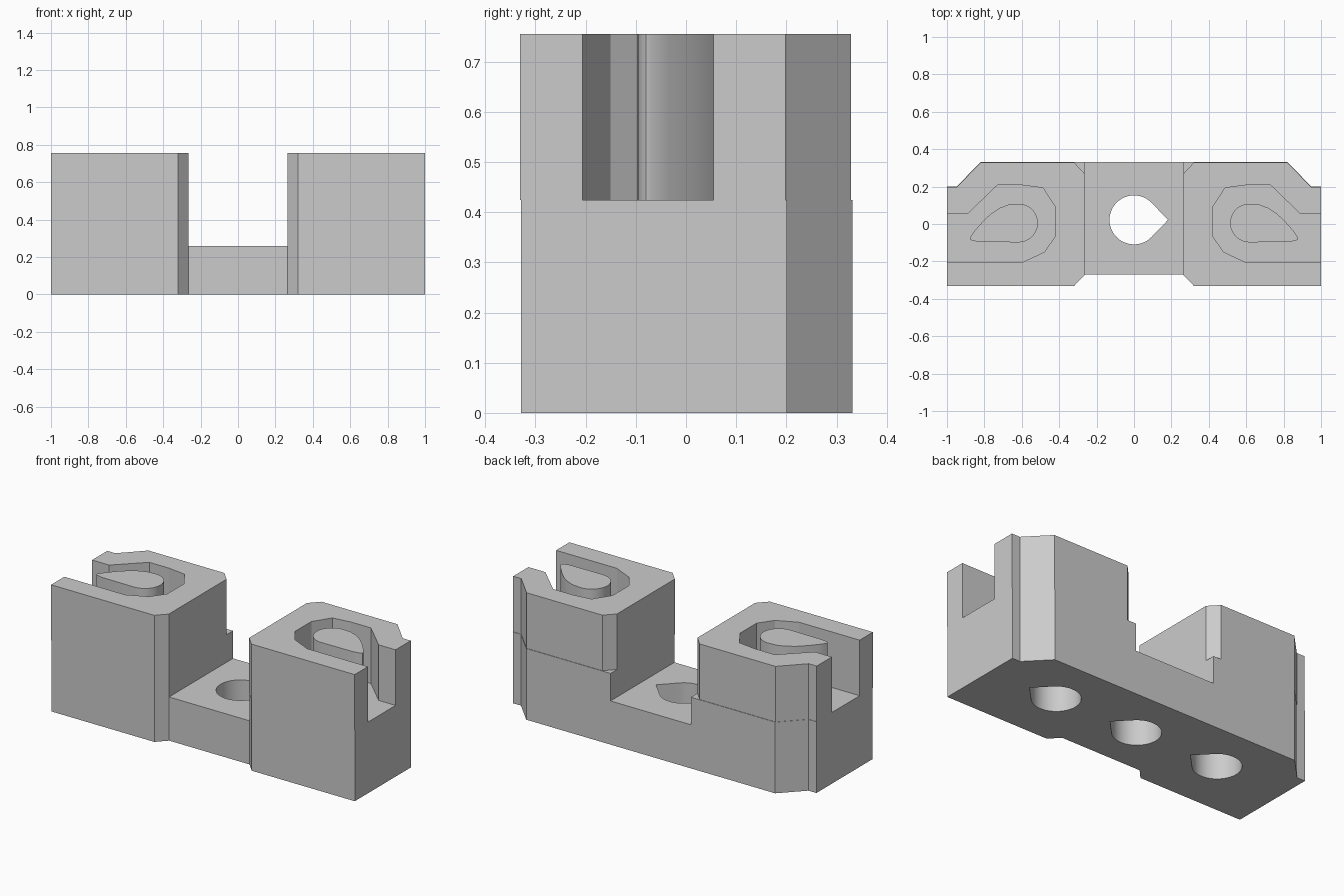
import bpy
import bmesh
from math import cos, sin, radians

if "Cube" in bpy.data.objects:
    bpy.data.objects.remove(bpy.data.objects["Cube"], do_unlink=True)

grey = bpy.data.materials.new("plain_grey")
grey.use_nodes = True
grey.diffuse_color = (0.6, 0.6, 0.6, 1)
grey.node_tree.nodes["Principled BSDF"].inputs["Base Color"].default_value = (0.6, 0.6, 0.6, 1)

LEDGE, TOP, BRIDGE = 0.424, 0.755, 0.26
INNER = 0.265


def prism(name, outline, z0, z1):
    """Extrude a flat outline between two heights."""
    bm = bmesh.new()
    face = bm.faces.new([bm.verts.new((x, y, z0)) for x, y in outline])
    new = bmesh.ops.extrude_face_region(bm, geom=[face])["geom"]
    verts = [v for v in new if isinstance(v, bmesh.types.BMVert)]
    bmesh.ops.translate(bm, verts=verts, vec=(0, 0, z1 - z0))
    bmesh.ops.recalc_face_normals(bm, faces=bm.faces)
    mesh = bpy.data.meshes.new(name)
    bm.to_mesh(mesh)
    bm.free()
    mesh.materials.append(grey)
    obj = bpy.data.objects.new(name, mesh)
    bpy.context.collection.objects.link(obj)
    return obj


def smooth(obj):
    bpy.ops.object.select_all(action="DESELECT")
    obj.select_set(True)
    bpy.context.view_layer.objects.active = obj
    bpy.ops.object.shade_smooth_by_angle(angle=radians(30))


def cut(obj, cutter):
    cutter.hide_render = True
    mod = obj.modifiers.new("cut", "BOOLEAN")
    mod.operation = "DIFFERENCE"
    mod.solver = "EXACT"
    mod.object = cutter
    bpy.context.view_layer.objects.active = obj
    bpy.ops.object.modifier_apply(modifier=mod.name)
    bpy.data.objects.remove(cutter, do_unlink=True)


def arc(cx, cy, r, start, end, steps):
    angles = [radians(start + (end - start) * i / steps) for i in range(steps + 1)]
    return [(cx + r * cos(a), cy + r * sin(a)) for a in angles]


# Base: mirrored outline with chamfered corners and a recessed front
half = [(INNER, -0.27), (0.32, -0.329), (1, -0.329), (1, 0.201), (0.947, 0.201), (0.82, 0.332)]
base = prism("base", half + [(-x, y) for x, y in reversed(half)], 0, LEDGE)

# Gap between the two towers
gap = [(-INNER, -0.5), (INNER, -0.5), (INNER, 0.5), (-INNER, 0.5)]
cut(base, prism("gap_cutter", gap, BRIDGE, 1))

# Teardrop holes: the middle one passes through the bridge, the others are blind
for x in (-0.55, 0, 0.55):
    drop = arc(x, 0.022, 0.131, 45, 315, 36) + [(x + 0.182, 0.022)]
    cut(base, prism("hole_cutter", drop, -0.1, 0.33))
smooth(base)

# Towers: block outline with a slot open to the outer end
shell = [(1, -0.331), (0.32, -0.331), (INNER, -0.273), (INNER, 0.27), (0.32, 0.329),
         (0.82, 0.329), (0.947, 0.198), (1, 0.198)]
slot = [(1, 0.055), (0.888, 0.055), (0.73, 0.208), (0.6, 0.208), (0.487, 0.193),
        (0.42, 0.09), (0.42, -0.065), (0.48, -0.15), (0.6, -0.206), (1, -0.206)]

# Teardrop pegs standing in the slots
peg = arc(0.617, 0.005, 0.103, 270, 90, 24)
peg += [(0.67, 0.104), (0.715, 0.087), (0.765, 0.055), (0.81, 0.012), (0.85, -0.034),
        (0.876, -0.07), (0.878, -0.08), (0.868, -0.088), (0.83, -0.096)]

for side, sign in (("left", 1), ("right", -1)):
    prism(side + "_tower", [(sign * x, y) for x, y in shell + slot], LEDGE, TOP)
    smooth(prism(side + "_peg", [(sign * x, y) for x, y in peg], LEDGE, TOP))
